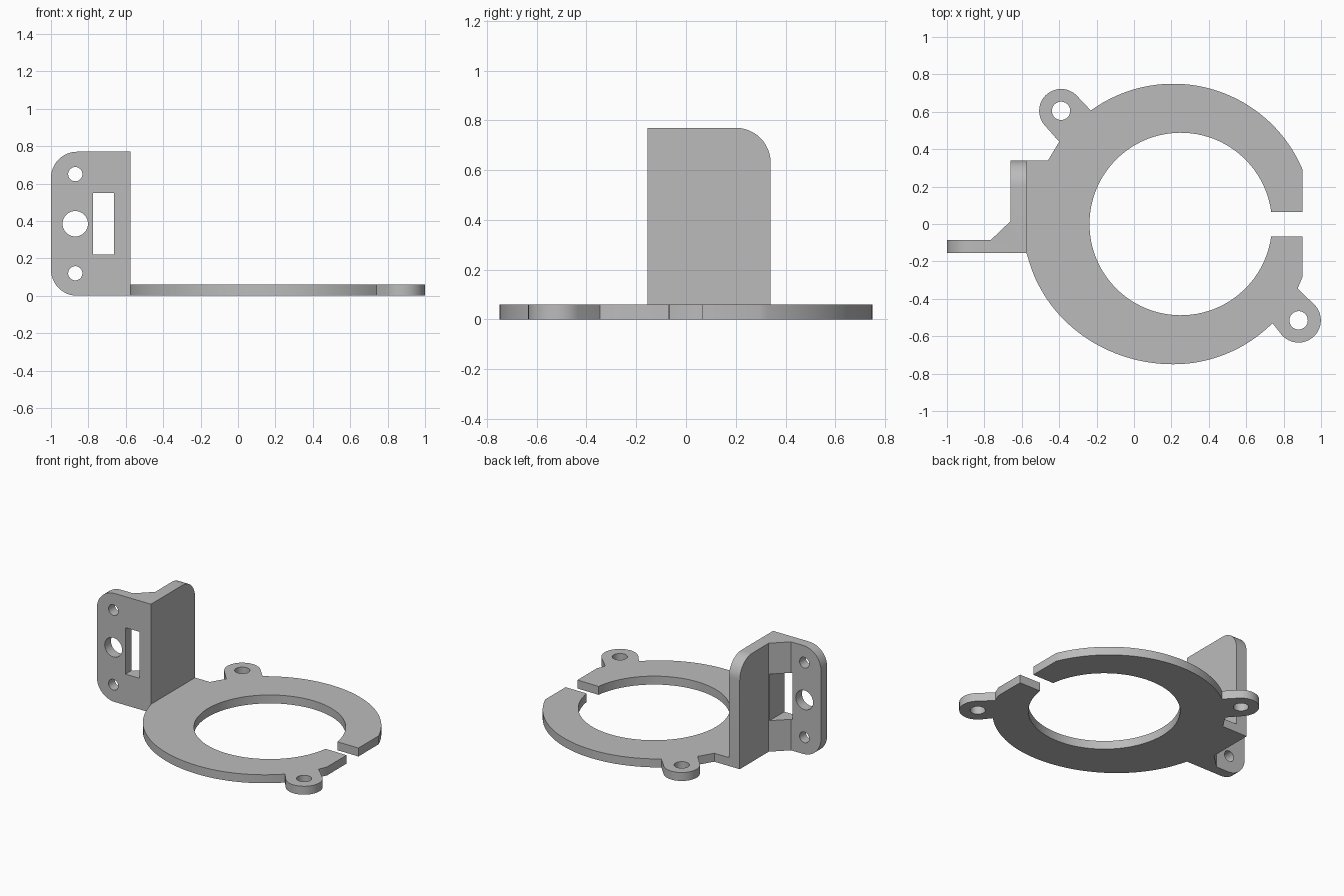
import bpy, bmesh, math
from mathutils import Vector

if "Cube" in bpy.data.objects:
    bpy.data.objects.remove(bpy.data.objects["Cube"])

grey = bpy.data.materials.new("plain grey")
grey.diffuse_color = (0.5, 0.5, 0.5, 1)
grey.use_nodes = True
grey.node_tree.nodes["Principled BSDF"].inputs["Base Color"].default_value = grey.diffuse_color


def arc(cx, cy, rx, ry, a0, a1, n):
    """Points along an elliptical arc, angles in degrees."""
    angles = [math.radians(a0 + (a1 - a0) * i / n) for i in range(n + 1)]
    return [(cx + rx * math.cos(a), cy + ry * math.sin(a)) for a in angles]


def prism(name, outline, z0, z1):
    """Extrude a closed xy outline from z0 to z1."""
    bm = bmesh.new()
    face = bm.faces.new([bm.verts.new((x, y, z0)) for x, y in outline])
    top = bmesh.ops.extrude_face_region(bm, geom=[face])["geom"]
    bmesh.ops.translate(bm, vec=(0, 0, z1 - z0),
                        verts=[g for g in top if isinstance(g, bmesh.types.BMVert)])
    bmesh.ops.recalc_face_normals(bm, faces=bm.faces)
    mesh = bpy.data.meshes.new(name)
    bm.to_mesh(mesh)
    bm.free()
    obj = bpy.data.objects.new(name, mesh)
    bpy.context.collection.objects.link(obj)
    mesh.materials.append(grey)
    return obj


def cut(obj, cutter):
    """Subtract the cutter, then discard it."""
    cutter.hide_render = True
    mod = obj.modifiers.new("cut", 'BOOLEAN')
    mod.operation, mod.solver, mod.object = 'DIFFERENCE', 'EXACT', cutter
    bpy.context.view_layer.objects.active = obj
    bpy.ops.object.modifier_apply(modifier=mod.name)
    bpy.data.objects.remove(cutter)


def circle(x, y, r):
    return arc(x, y, r, r, 0, 352.5, 47)


# Split ring plate with two screw ears
ears = [(-0.39, 0.605), (0.88, -0.515)]
outline = [(-0.575, -0.155), (-0.575, 0.34), (-0.46, 0.34), (-0.40, 0.44)]
outline += arc(*ears[0], 0.117, 0.117, 225, 45, 24)
outline += arc(0.21, 0, 0.75, 0.75, 126, 23, 36)
outline += [(0.90, 0.065)]
outline += arc(0.25, 0, 0.488, 0.488, 7.7, 352.2, 96)
outline += [(0.90, -0.068), (0.90, -0.285), (0.875, -0.345)]
outline += arc(*ears[1], 0.119, 0.119, 42, -140, 24)
outline += arc(0.21, 0, 0.75, 0.75, -45, -90, 16)
outline += arc(0.21, 0, 0.80, 0.75, -90, -168, 28)[1:-1]
plate = prism("ring_plate", outline, 0, 0.06)
for x, y in ears:
    cut(plate, prism("ear_hole", circle(x, y, 0.049), -0.1, 0.2))

# Upright bracket: wall, gusset and mounting flange
H = 0.77
bracket = prism("upright_bracket", [
    (-1, -0.155), (-0.575, -0.155), (-0.575, 0.34), (-0.66, 0.34),
    (-0.66, 0.015), (-0.765, -0.085), (-1, -0.085)], 0, H)

# Round the outer flange corners and the top back wall corner
bm = bmesh.new()
bm.from_mesh(bracket.data)
corners = []
for e in bm.edges:
    a, b = (v.co for v in e.verts)
    mid = (a + b) / 2
    flange = mid.x < -0.99 and abs(a.z - b.z) < 0.01
    wall = mid.y > 0.33 and mid.z > H - 0.01
    if flange or wall:
        corners.append(e)
bmesh.ops.bevel(bm, geom=corners, offset=0.14, offset_type='OFFSET',
                segments=12, profile=0.5, affect='EDGES')
bm.to_mesh(bracket.data)
bm.free()

# Slot and three round holes through the flange
cut(bracket, prism("slot", [(-0.775, -0.3), (-0.664, -0.3),
                            (-0.664, 0.2), (-0.775, 0.2)], 0.22, 0.55))
for z, r in ((0.12, 0.038), (0.385, 0.068), (0.65, 0.038)):
    hole = prism("flange_hole", circle(0, 0, r), -0.2, 0.2)
    for v in hole.data.vertices:
        x, y, h = v.co
        v.co = Vector((-0.87 + x, -0.12 - h, z + y))
    cut(bracket, hole)

# Smooth the curved sides, keep hard edges
for obj in (plate, bracket):
    bpy.ops.object.select_all(action='DESELECT')
    obj.select_set(True)
    bpy.context.view_layer.objects.active = obj
    bpy.ops.object.shade_smooth_by_angle(angle=math.radians(25))
